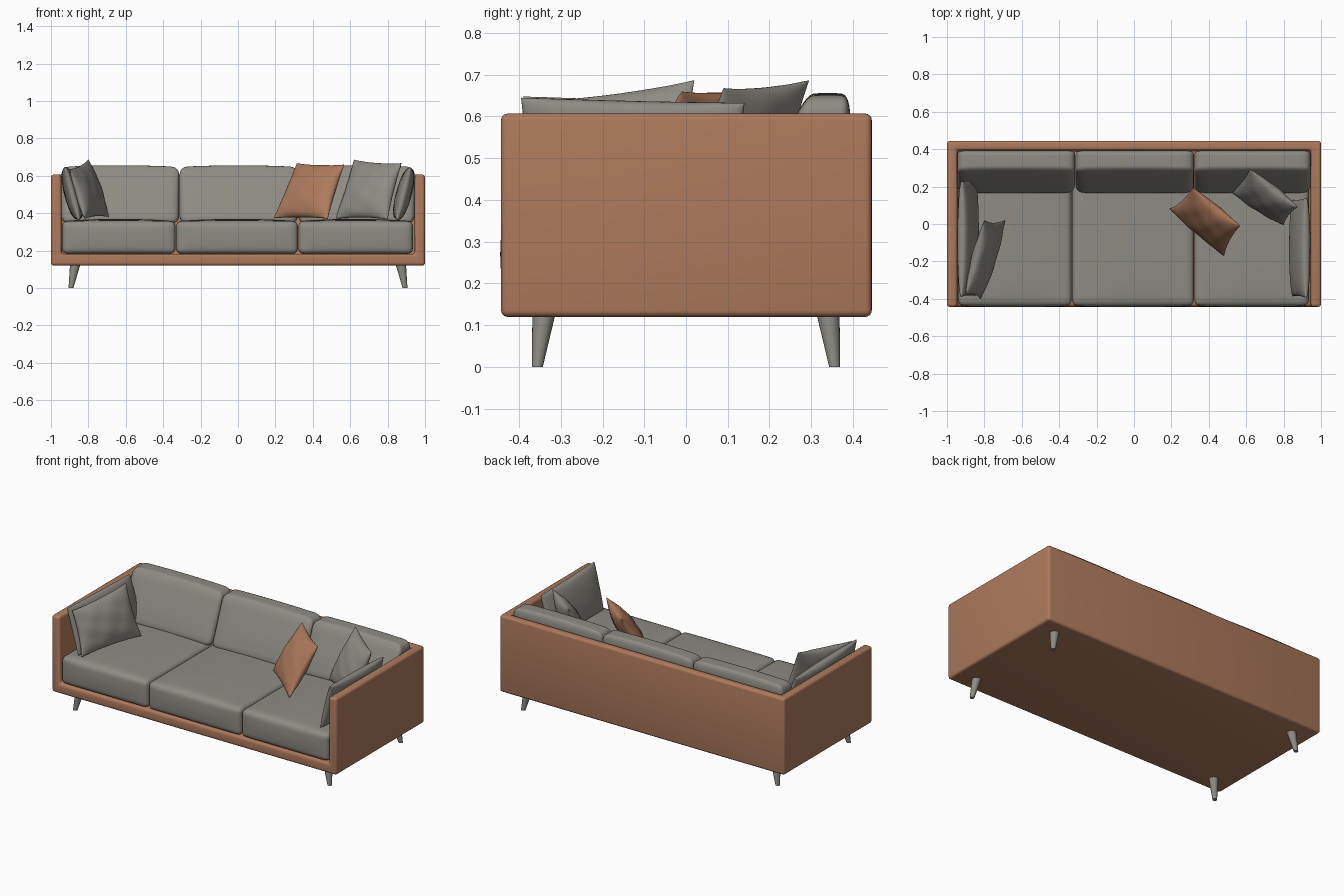
import bpy, bmesh, math
from mathutils import Vector

if "Cube" in bpy.data.objects:
    bpy.data.objects.remove(bpy.data.objects["Cube"])


def material(name, rgb):
    m = bpy.data.materials.new(name)
    m.diffuse_color = (*rgb, 1)
    m.use_nodes = True
    m.node_tree.nodes["Principled BSDF"].inputs["Base Color"].default_value = m.diffuse_color
    return m


BROWN = material("tan leather", (0.42, 0.195, 0.108))
GREY = material("warm grey fabric", (0.27, 0.26, 0.23))


def finish(name, bm, mat, smooth=True):
    bmesh.ops.recalc_face_normals(bm, faces=bm.faces[:])
    me = bpy.data.meshes.new(name)
    for f in bm.faces:
        f.smooth = smooth
    bm.to_mesh(me)
    bm.free()
    ob = bpy.data.objects.new(name, me)
    bpy.context.collection.objects.link(ob)
    me.materials.append(mat)
    return ob


def activate(ob):
    bpy.ops.object.select_all(action='DESELECT')
    ob.select_set(True)
    bpy.context.view_layer.objects.active = ob


def box(name, lo, hi, mat):
    bm = bmesh.new()
    bmesh.ops.create_cube(bm, size=1)
    for v in bm.verts:
        v.co = Vector(lo[i] + (v.co[i] + 0.5) * (hi[i] - lo[i]) for i in range(3))
    return finish(name, bm, mat, False)


def cushion(name, lo, hi, r, crown=0.0, puff=0.0, taper=0.0):
    """Rounded box, domed on top, bulging forward, front leaning back with height."""
    bm = bmesh.new()
    bmesh.ops.create_cube(bm, size=2)
    bmesh.ops.subdivide_edges(bm, edges=bm.edges[:], cuts=17, use_grid_fill=True)
    lo, hi = Vector(lo), Vector(hi)
    mid, half = (lo + hi) / 2, (hi - lo) / 2
    for v in bm.verts:
        t = [math.sin(c * math.pi / 2) for c in v.co]      # cluster towards the edges
        p = Vector(t[i] * half[i] for i in range(3))
        core = Vector(max(-half[i] + r, min(half[i] - r, p[i])) for i in range(3))
        d = p - core
        if d.length > 1e-6:
            p = core + d.normalized() * r
        x, y, z = (p[i] / half[i] for i in range(3))
        if z > 0:
            p.z += crown * z * (1 - x * x) * (1 - y ** 4)
        if y < 0:
            p.y += puff * y * (1 - x ** 4) * (1 - z * z)
        p += mid
        p.y = hi.y - (hi.y - p.y) * (1 - taper * (z + 1) / 2)
        v.co = p
    return finish(name, bm, GREY)


def pillow(name, corners, thick, mat, pinch=0.07, wrinkle=0.004, power=0.5, n=26):
    """Stuffed pillow stretched over four corners: two bulged sheets joined at the rim."""
    a, b, c, d = (Vector(p) for p in corners)
    normal = (c - a).cross(d - b).normalized()
    bm = bmesh.new()
    for side in (-1, 1):
        rows = []
        for j in range(n + 1):
            v = math.sin((2 * j / n - 1) * math.pi / 2)
            row = []
            for i in range(n + 1):
                u = math.sin((2 * i / n - 1) * math.pi / 2)
                uu = u * (1 - pinch * (1 - v * v) * u * u)
                vv = v * (1 - pinch * (1 - u * u) * v * v)
                s, t = (uu + 1) / 2, (vv + 1) / 2
                p = (a * (1 - s) + b * s) * (1 - t) + (d * (1 - s) + c * s) * t
                m = max(0, (1 - u * u) * (1 - v * v))
                h = thick * m ** power
                h += wrinkle * m ** 0.5 * math.sin(7 * u + 3 * v * side) * math.sin(6 * v - 2 * u)
                row.append(bm.verts.new(p + normal * side * h))
            rows.append(row)
        for j in range(n):
            for i in range(n):
                bm.faces.new((rows[j][i], rows[j][i + 1], rows[j + 1][i + 1], rows[j + 1][i]))
    bmesh.ops.remove_doubles(bm, verts=bm.verts[:], dist=1e-5)
    return finish(name, bm, mat)


# Frame: one block hollowed out from the front and top, with soft edges
frame = box("frame", (-1, -0.443, 0.12), (1, 0.445, 0.607), BROWN)
cutter = box("frame_cutter", (-0.945, -1, 0.182), (0.945, 0.395, 1), BROWN)
cutter.hide_render = True
activate(frame)
cut = frame.modifiers.new("hollow", 'BOOLEAN')
cut.operation, cut.object, cut.solver = 'DIFFERENCE', cutter, 'EXACT'
bpy.ops.object.modifier_apply(modifier=cut.name)
bpy.data.objects.remove(cutter)
bev = frame.modifiers.new("soft edges", 'BEVEL')
bev.width, bev.segments = 0.016, 4
bpy.ops.object.modifier_apply(modifier=bev.name)
bpy.ops.object.shade_smooth_by_angle(angle=math.radians(40))

# Splayed tapered legs
for sx, side in ((-1, "left"), (1, "right")):
    for sy, end in ((-1, "front"), (1, "back")):
        bm = bmesh.new()
        bmesh.ops.create_cone(bm, cap_ends=True, segments=24, radius1=0.013,
                              radius2=0.028, depth=0.13)
        for v in bm.verts:
            h = v.co.z / 0.13 + 0.5
            v.co += Vector((sx * (0.893 - 0.023 * h), sy * (0.356 - 0.016 * h), 0.065))
        leg = finish(f"{end}_{side}_leg", bm, GREY)
        activate(leg)
        bpy.ops.object.shade_smooth_by_angle(angle=math.radians(40))

# Seat and back cushions, three of each
for label, x0, x1 in (("left", -0.94, -0.334), ("middle", -0.331, 0.32), ("right", 0.323, 0.935)):
    cushion(f"{label}_seat_cushion", (x0, -0.437, 0.182), (x1, 0.39, 0.358), 0.03,
            crown=0.012, puff=0.008)
for label, x0, x1 in (("left", -0.944, -0.315), ("middle", -0.312, 0.32), ("right", 0.323, 0.944)):
    cushion(f"{label}_back_cushion", (x0, 0.155, 0.345), (x1, 0.393, 0.648), 0.04,
            crown=0.008, puff=0.012, taper=0.55)

# Cushions leaning on the arms
pillow("left_arm_cushion", ((-0.85, -0.385, 0.365), (-0.85, 0.24, 0.365),
                            (-0.922, 0.23, 0.63), (-0.925, -0.39, 0.648)),
       0.042, GREY, pinch=0.02, wrinkle=0.001, power=0.35)
pillow("right_arm_cushion", ((0.85, -0.385, 0.365), (0.85, 0.13, 0.365),
                             (0.922, 0.14, 0.632), (0.922, -0.395, 0.645)),
       0.042, GREY, pinch=0.02, wrinkle=0.001, power=0.35)

# Loose throw pillows
pillow("left_throw_pillow", ((-0.82, -0.40, 0.37), (-0.69, 0.02, 0.38),
                             (-0.80, 0.02, 0.687), (-0.90, -0.38, 0.635)), 0.05, GREY)
pillow("right_throw_pillow", ((0.52, 0.17, 0.37), (0.80, -0.005, 0.367),
                              (0.875, 0.09, 0.668), (0.62, 0.295, 0.687)), 0.055, GREY)
pillow("tan_throw_pillow", ((0.19, 0.08, 0.373), (0.48, -0.17, 0.37),
                            (0.568, -0.01, 0.66), (0.315, 0.195, 0.668)), 0.055, BROWN)
